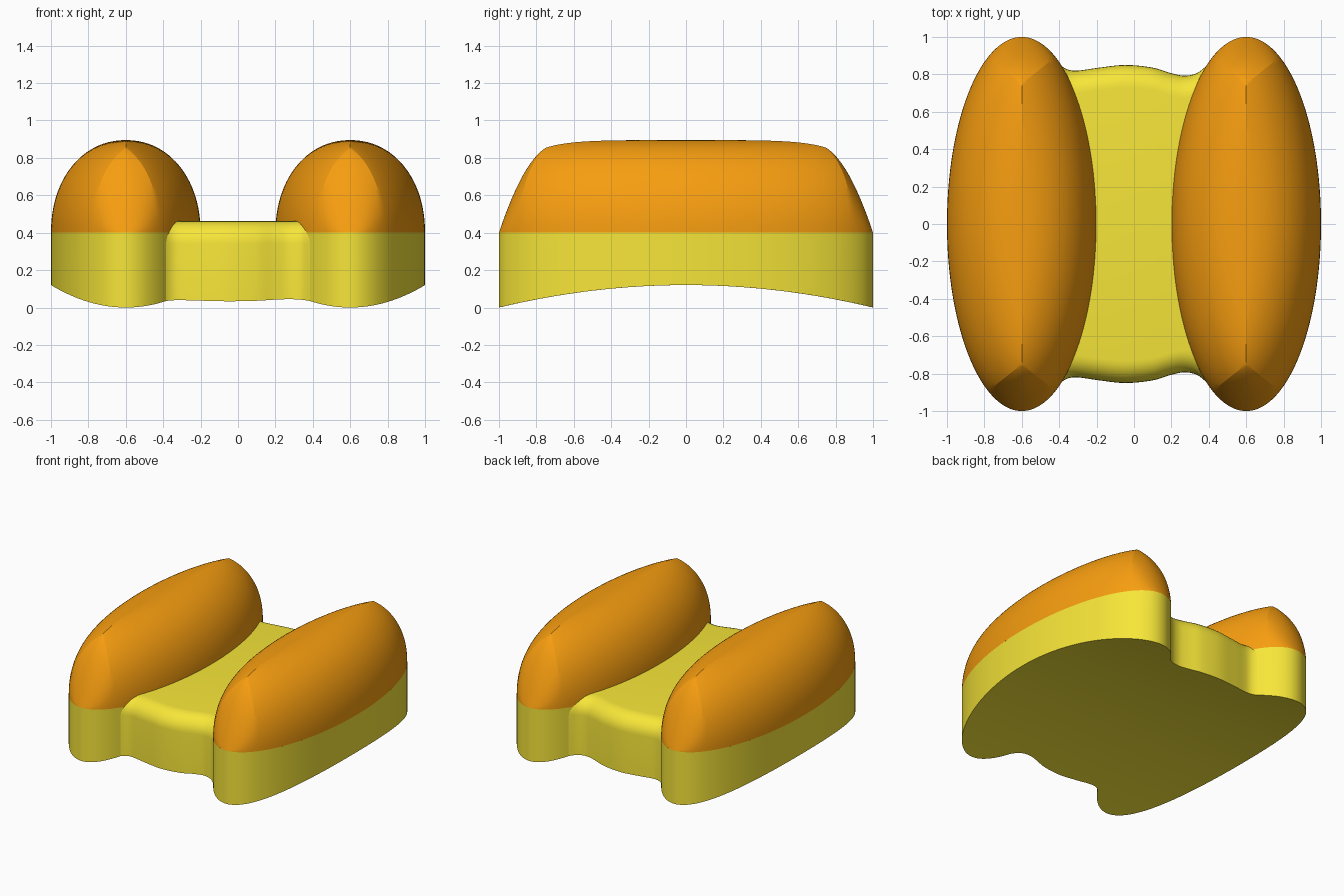
import bpy, bmesh, math

if "Cube" in bpy.data.objects:
    bpy.data.objects.remove(bpy.data.objects["Cube"])

A, B, RIM, CAP_H = 1.0, 0.4, 0.4, 0.495    # pad half length, half width, rim height, dome height
PAD_X, JOIN = 0.6, 0.385                   # pad centre, where the bridge meets the pads
APEX_Y = 0.75                              # end of each dome's ridge


def material(name, rgb):
    m = bpy.data.materials.new(name)
    m.diffuse_color = (*rgb, 1)
    m.use_nodes = True
    m.node_tree.nodes["Principled BSDF"].inputs["Base Color"].default_value = m.diffuse_color
    return m


def make_object(name, bm, mats):
    bmesh.ops.remove_doubles(bm, verts=bm.verts, dist=1e-5)
    bmesh.ops.recalc_face_normals(bm, faces=bm.faces)
    me = bpy.data.meshes.new(name)
    bm.to_mesh(me)
    bm.free()
    ob = bpy.data.objects.new(name, me)
    bpy.context.collection.objects.link(ob)
    for m in mats:
        me.materials.append(m)
    bpy.ops.object.select_all(action='DESELECT')
    ob.select_set(True)
    bpy.context.view_layer.objects.active = ob
    bpy.ops.object.shade_smooth_by_angle(angle=math.radians(20))
    return ob


yellow = material("yellow", (0.93, 0.79, 0.04))
orange = material("orange", (0.93, 0.34, 0.005))

# Bridge edge: (x, y) points, smoothed
EDGE = [(-.43, .885), (-.385, .843), (-.345, .823), (-.3, .82), (-.2, .834), (-.05, .85),
        (.1, .836), (.2, .806), (.27, .793), (.335, .806), (.385, .843), (.43, .885)]


def smooth(points, n=6):
    out = []
    for i in range(1, len(points) - 2):
        p0, p1, p2, p3 = points[i - 1:i + 3]
        m1 = (p2[1] - p0[1]) / (p2[0] - p0[0])
        m2 = (p3[1] - p1[1]) / (p3[0] - p1[0])
        w = p2[0] - p1[0]
        for k in range(n):
            t = k / n
            y = ((2*t**3 - 3*t**2 + 1) * p1[1] + (t**3 - 2*t**2 + t) * w * m1
                 + (3*t**2 - 2*t**3) * p2[1] + (t**3 - t**2) * w * m2)
            out.append((p1[0] + w * t, y))
    return out + [points[-2]]


# Base: cross-sections along x, with arched underside and rounded bridge edges
end_t = math.acos((JOIN + 0.001 - PAD_X) / B)
pad = [(PAD_X + B * math.cos(end_t * i / 56), A * math.sin(end_t * i / 56)) for i in range(57)]
columns = ([(-x, y, False) for x, y in pad] + [(x, y, True) for x, y in smooth(EDGE)]
           + [(x, y, False) for x, y in reversed(pad)])


def section(x, y, bridge):
    under = [(y * (i / 12 - 1), 0) for i in range(25)]
    under = [(v, 0.12 * (1 - v * v)) for v, _ in under]
    top = []
    for k in range(9):
        a = math.pi / 2 * k / 8
        if bridge:
            top.append((y - 0.12 * (1 - math.cos(a)), 0.342 + 0.12 * math.sin(a)))
        else:
            top.append((y * (1 - 0.02 * k), RIM))
    return [(x, v, z) for v, z in under + top + [(-v, z) for v, z in reversed(top)]]


bm = bmesh.new()
rings = [[bm.verts.new(p) for p in section(*c)] for c in columns]
for r, s in zip(rings, rings[1:]):
    for i in range(len(r)):
        j = (i + 1) % len(r)
        bm.faces.new((r[i], r[j], s[j], s[i]))
make_object("base", bm, [yellow])


# Domed pads: profile follows the distance inward from the oval rim
def dome(d):
    q = max(0.0, 1 - d / B)
    return CAP_H * (1 - q ** 2.1) ** (1 / 2.1)


FOCUS = (A * A - B * B) / A
t_end = math.asin(APEX_Y / FOCUS)
APEX_D = math.hypot(B * math.cos(t_end), math.sin(t_end) - APEX_Y)


def arc(t0, t1, n):
    return [t0 + (t1 - t0) * i / n for i in range(n)]


angles = (arc(-t_end, t_end, 64) + arc(t_end, math.pi - t_end, 24)
          + arc(math.pi - t_end, math.pi + t_end, 64)
          + arc(math.pi + t_end, 2 * math.pi - t_end, 24))
STEPS = 26


def spoke(t):
    px, py = B * math.cos(t), A * math.sin(t)
    qy = max(-APEX_Y, min(APEX_Y, FOCUS * math.sin(t)))
    length = math.hypot(px, py - qy)
    # end facets lean in with a flatter profile
    w = max(0.0, 1 - (math.cos(t) / math.cos(t_end)) ** 2) if abs(math.sin(t)) > math.sin(t_end) else 0
    pts = []
    for k in range(STEPS + 1):
        f = 1 - math.cos(math.pi / 2 * k / STEPS)
        if w:
            h = (1 - w) * dome(f * APEX_D) + w * dome(APEX_D) * (1.65 * f - 0.65 * f * f)
        else:
            h = dome(f * length)
        pts.append((PAD_X + px * (1 - f), py + (qy - py) * f, RIM + h))
    return [(PAD_X + px, py, 0.3)] + pts


bm = bmesh.new()
spokes = [[bm.verts.new(p) for p in spoke(t)] for t in angles]
for r, s in zip(spokes, spokes[1:] + spokes[:1]):
    for k in range(STEPS + 1):
        # yellow skirt only on the side that meets the bridge
        if k == 0 and max(r[0].co.x, s[0].co.x) > 0.41:
            continue
        f = bm.faces.new((r[k], s[k], s[k + 1], r[k + 1]))
        f.material_index = 1 if k == 0 else 0
pads = make_object("domed_pads", bm, [orange, yellow])
mirror = pads.modifiers.new("mirror", 'MIRROR')
mirror.use_mirror_merge = False
